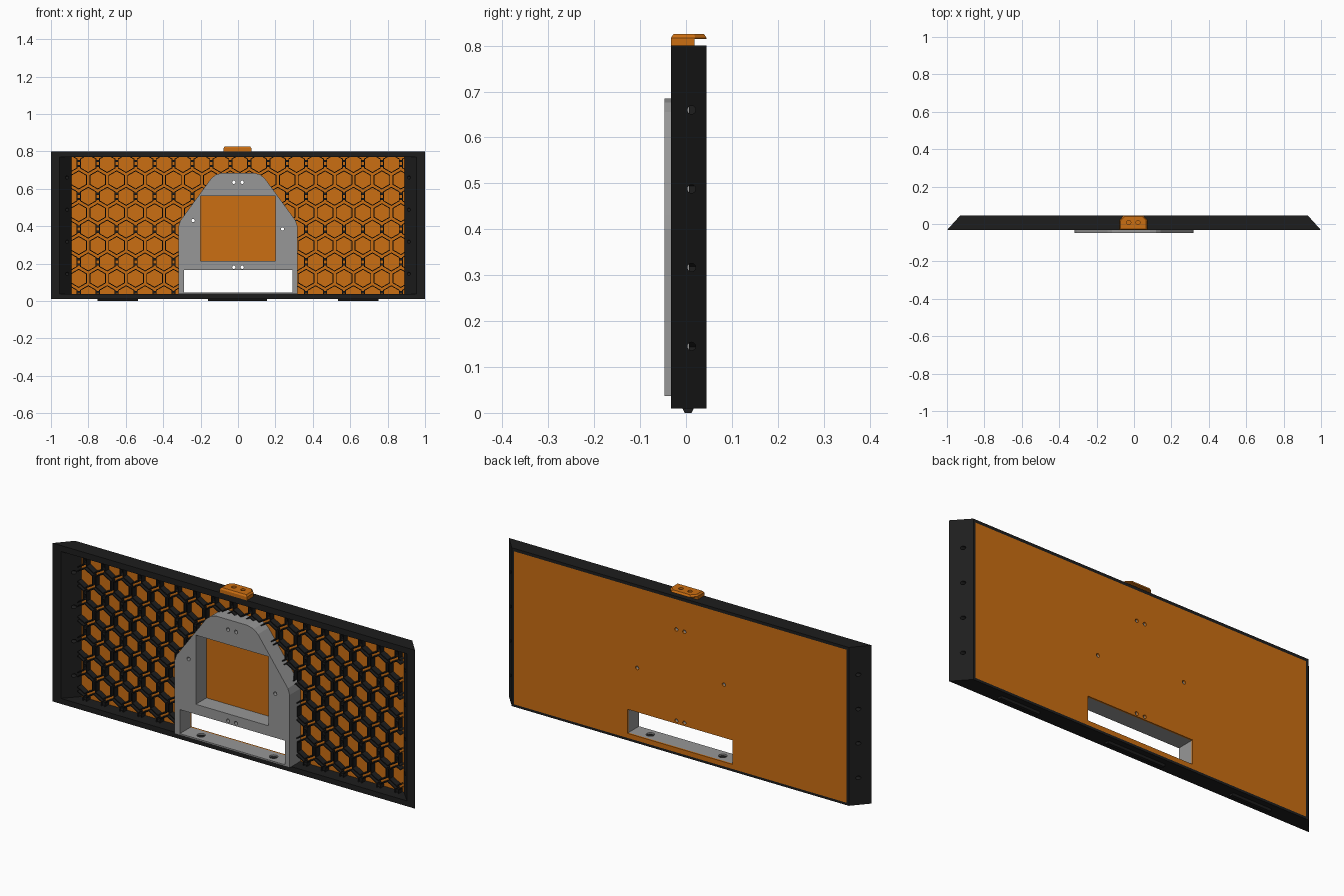
import bpy, bmesh, math
from mathutils import Vector, Matrix

if "Cube" in bpy.data.objects:
    bpy.data.objects.remove(bpy.data.objects["Cube"])


def material(name, rgb):
    m = bpy.data.materials.new(name)
    m.diffuse_color = (*rgb, 1)
    m.use_nodes = True
    m.node_tree.nodes["Principled BSDF"].inputs["Base Color"].default_value = m.diffuse_color
    return m


ORANGE = material("orange", (0.60, 0.156, 0.006))
BLACK = material("black", (0.0125, 0.0125, 0.0125))
GRAY = material("gray", (0.31, 0.31, 0.31))


def finish(name, bm, mat):
    bmesh.ops.recalc_face_normals(bm, faces=bm.faces)
    me = bpy.data.meshes.new(name)
    bm.to_mesh(me)
    bm.free()
    ob = bpy.data.objects.new(name, me)
    bpy.context.collection.objects.link(ob)
    if mat:
        me.materials.append(mat)
    return ob


def loft(bm, rings, closed=False):
    """Skin matching rings of points; cap the ends unless closed into a loop."""
    vs = [[bm.verts.new(p) for p in r] for r in rings]
    n = len(vs[0])
    pairs = list(zip(vs, vs[1:])) + ([(vs[-1], vs[0])] if closed else [])
    for a, b in pairs:
        for i in range(n):
            j = (i + 1) % n
            bm.faces.new((a[i], a[j], b[j], b[i]))
    if not closed:
        bm.faces.new(vs[0])
        bm.faces.new(vs[-1])


def box(bm, x0, x1, y0, y1, z0, z1):
    loft(bm, [[(x0, y, z0), (x1, y, z0), (x1, y, z1), (x0, y, z1)] for y in (y0, y1)])


def cylinder(bm, centre, r, length, axis):
    rot = Vector((0, 0, 1)).rotation_difference(Vector(axis)).to_matrix().to_4x4()
    bmesh.ops.create_cone(bm, cap_ends=True, segments=16, radius1=r, radius2=r,
                          depth=length, matrix=Matrix.Translation(centre) @ rot)


def cut(ob, bm):
    """Subtract the solids in bm from ob."""
    tool = finish("cutter", bm, None)
    tool.hide_render = True
    mod = ob.modifiers.new("cut", 'BOOLEAN')
    mod.object, mod.operation, mod.solver = tool, 'DIFFERENCE', 'EXACT'
    me = bpy.data.meshes.new_from_object(
        ob.evaluated_get(bpy.context.evaluated_depsgraph_get()))
    ob.modifiers.clear()
    ob.data = me
    bpy.data.objects.remove(tool)


FRONT, BACK, PANEL = -0.033, 0.045, 0.037

# Frame: bevelled surround with a rebate for the back panel
bm = bmesh.new()
sections = [(FRONT, 1, .01, .80), (BACK, .93, .01, .80), (BACK, .917, .022, .785),
            (PANEL, .917, .022, .785), (PANEL, .89, .037, .77), (FRONT, .955, .037, .77)]
loft(bm, [[(-x, y, a), (x, y, a), (x, y, b), (-x, y, b)] for y, x, a, b in sections], True)
frame = finish("frame", bm, BLACK)
bm = bmesh.new()
for s in (-1, 1):
    for z in (.145, .317, .488, .66):
        cylinder(bm, (s * .95, .012, z), .009, .2, (1, 0, 0))
cut(frame, bm)

# Feet: tapered strips under the frame
for name, x0, x1 in (("left_foot", -.75, -.535), ("middle_foot", -.16, .155),
                     ("right_foot", .535, .75)):
    bm = bmesh.new()
    loft(bm, [[(x, -.009, .012), (x, -.003, 0), (x, .012, 0), (x, .018, .012)]
              for x in (x0, x1)])
    finish(name, bm, BLACK)


def opening_cutters(window):
    """Slot, screw holes and optionally the window."""
    bm = bmesh.new()
    box(bm, -.288, .292, -.1, .1, .045, .165)
    for x, z in ((-.022, .635), (.022, .635), (-.022, .18), (.022, .18),
                 (-.24, .43), (.238, .385)):
        cylinder(bm, (x, 0, z), .009, .3, (0, 1, 0))
    if window:
        box(bm, -.2, .2, -.1, .1, .215, .56)
    return bm


# Back panel
bm = bmesh.new()
box(bm, -.917, .917, PANEL, BACK, .022, .785)
panel = finish("back_panel", bm, ORANGE)
cut(panel, opening_cutters(False))

# Housing: arched block with window and slot
half = [(.318, .037), (.318, .40), (.308, .43), (.143, .656), (.118, .676), (.085, .685)]
outline = half + [(-x, z) for x, z in reversed(half)]
bm = bmesh.new()
loft(bm, [[(x, y, z) for x, z in outline] for y in (-.047, PANEL)])
housing = finish("housing", bm, GRAY)
cut(housing, opening_cutters(True))
bm = bmesh.new()
for x in (-.2, .2):
    cylinder(bm, (x, -.005, .045), .02, .03, (0, 0, 1))
cut(housing, bm)

# Honeycomb: thin hexagonal tubes separated by narrow gaps
PITCH, GAP, WALL, RIB = .1013, .013, .0045, .007
ROW = PITCH * math.sqrt(3) / 2


def hexagon(x, y, z, apothem):
    r = apothem / math.cos(math.pi / 6)
    return [(x + r * math.sin(k * math.pi / 3), y, z + r * math.cos(k * math.pi / 3))
            for k in range(6)]


bm = bmesh.new()
outer = (PITCH - GAP) / 2
for row in range(-1, 10):
    z = .735 - row * ROW
    for col in range(-10, 11):
        x = (col + (.5 if row % 2 else 0)) * PITCH - .0005 + PITCH * .1
        loft(bm, [hexagon(x, RIB, z, outer), hexagon(x, PANEL, z, outer),
                  hexagon(x, PANEL, z, outer - WALL), hexagon(x, RIB, z, outer - WALL)], True)
        if row % 2 == 0:  # ties bridging the gaps
            for dz in (-.014, .014):
                box(bm, x + outer - .001, x + PITCH - outer + .001, RIB + .004, PANEL,
                    z + dz - .006, z + dz + .006)


def slice_mesh(co, normal, clear):
    bmesh.ops.bisect_plane(bm, geom=bm.verts[:] + bm.edges[:] + bm.faces[:],
                           plane_co=co, plane_no=normal, clear_outer=clear)


# Trim to the frame opening
for co, no in (((.89, 0, 0), (1, 0, 0)), ((-.89, 0, 0), (-1, 0, 0)),
               ((0, 0, .77), (0, 0, 1)), ((0, 0, .037), (0, 0, -1))):
    slice_mesh(co, no, True)
# Trim away everything inside the housing outline
planes = []
for (x0, z0), (x1, z1) in zip(outline, outline[1:] + outline[:1]):
    planes.append((Vector((x0, 0, z0)), Vector((z1 - z0, 0, x0 - x1)).normalized()))
for co, no in planes:
    slice_mesh(co, no, False)
inside = [f for f in bm.faces
          if all((f.calc_center_median() - co).dot(no) < 0 for co, no in planes)]
bmesh.ops.delete(bm, geom=inside, context='FACES')
finish("honeycomb", bm, BLACK)

# Latch: chamfered block on the top edge with a rear overhang
plan = [(-.075, FRONT), (.075, FRONT), (.075, .02), (.052, BACK), (-.052, BACK), (-.075, .02)]
bm = bmesh.new()
loft(bm, [[(x * s - .003, (y - .006) * t + .006, z) for x, y in plan]
          for z, s, t in ((.80, 1, 1), (.817, 1, 1), (.825, .91, .86))])
latch = finish("latch", bm, ORANGE)
bm = bmesh.new()
box(bm, -.2, .2, .018, .1, .79, .814)
cut(latch, bm)
bm = bmesh.new()
for x in (-.028, .022):
    cylinder(bm, (x, .008, .82), .011, .03, (0, 0, 1))
cut(latch, bm)
